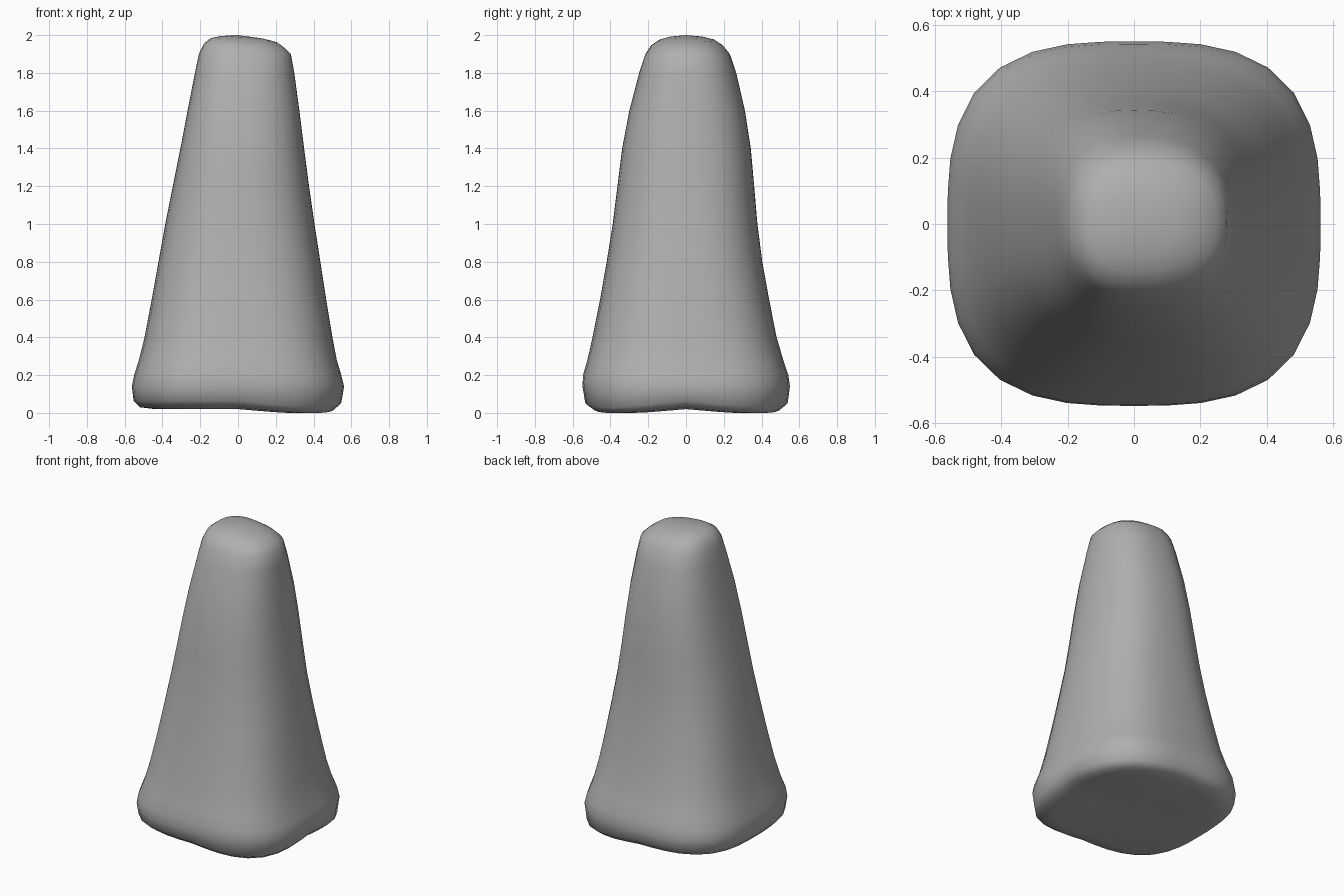
import bpy, bmesh
from math import cos, sin, pi

# Cross-sections: z, left x, right x, front y, back y, squareness
SECTIONS = [
    (0.022, -0.26, 0.26, -0.25, 0.25, 2.8),
    (0.020, -0.44, 0.44, -0.42, 0.43, 3.0),
    (0.030, -0.52, 0.51, -0.49, 0.50, 3.0),
    (0.065, -0.553, 0.548, -0.535, 0.54, 3.0),
    (0.14, -0.562, 0.562, -0.548, 0.55, 3.0),
    (0.20, -0.55, 0.547, -0.545, 0.542, 3.0),
    (0.28, -0.525, 0.523, -0.522, 0.515, 2.9),
    (0.40, -0.495, 0.50, -0.495, 0.48, 2.8),
    (0.60, -0.457, 0.467, -0.455, 0.44, 2.7),
    (0.80, -0.421, 0.436, -0.42, 0.404, 2.6),
    (1.00, -0.385, 0.405, -0.388, 0.378, 2.5),
    (1.20, -0.345, 0.376, -0.363, 0.361, 2.5),
    (1.40, -0.305, 0.35, -0.338, 0.343, 2.5),
    (1.60, -0.267, 0.325, -0.30, 0.312, 2.5),
    (1.80, -0.228, 0.298, -0.248, 0.266, 2.4),
    (1.90, -0.207, 0.28, -0.215, 0.232, 2.4),
    (1.945, -0.18, 0.25, -0.185, 0.195, 2.4),
    (1.975, -0.145, 0.205, -0.14, 0.15, 2.4),
    (1.99, -0.09, 0.13, -0.085, 0.09, 2.3),
]
SIDES = 36


def ring_point(section, i):
    z, x0, x1, y0, y1, n = section
    a = 2 * pi * i / SIDES
    c, s = cos(a), sin(a)
    r = (abs(c) ** n + abs(s) ** n) ** (-1 / n)
    x = c * r * (x1 if c > 0 else -x0)
    y = s * r * (y1 if s > 0 else -y0)
    # right-hand base corners sag, and the top slopes down to the right
    if z < 0.1:
        z -= 0.032 * max(0, 4 * x * abs(y) / 0.65)
    elif z > 1.93:
        z -= 0.06 * x
    return x, y, max(z, 0)


# Tapered soft-cornered body
bm = bmesh.new()
rings = [[bm.verts.new(ring_point(s, i)) for i in range(SIDES)] for s in SECTIONS]
for low, high in zip(rings, rings[1:]):
    for i in range(SIDES):
        j = (i + 1) % SIDES
        bm.faces.new((low[i], low[j], high[j], high[i]))
for ring, z in ((rings[0], 0.024), (rings[-1], 2.0)):
    tip = bm.verts.new((0, 0, z))
    for i in range(SIDES):
        bm.faces.new((ring[i], ring[(i + 1) % SIDES], tip))
bmesh.ops.recalc_face_normals(bm, faces=bm.faces)
for f in bm.faces:
    f.smooth = True

mesh = bpy.data.meshes.new("tapered_body")
bm.to_mesh(mesh)
bm.free()

# Mid-grey surface
grey = bpy.data.materials.new("mid_grey")
grey.diffuse_color = (0.43, 0.43, 0.43, 1)
mesh.materials.append(grey)
bpy.context.collection.objects.link(bpy.data.objects.new("tapered_body", mesh))
